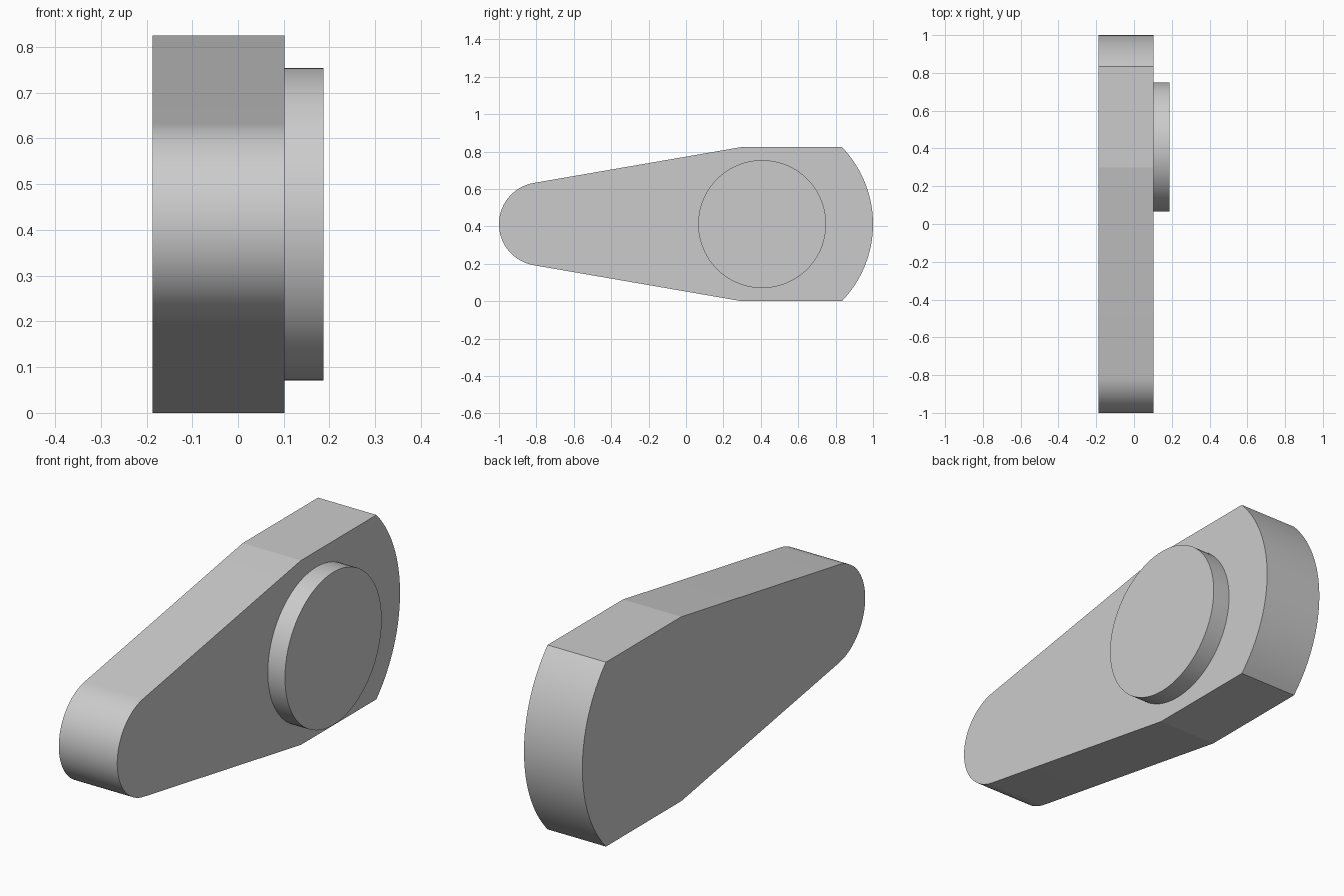
import bpy, bmesh
from math import sin, cos, asin, atan2, pi

if "Cube" in bpy.data.objects:
    bpy.data.objects.remove(bpy.data.objects["Cube"])

MID_Z = 0.4125          # half height of the arm
HUB_Y = 0.407           # shared centre of the hub disc and the large end arc


def arc(cy, r, a0, a1, n):
    """Points (y, z) on an arc around (cy, MID_Z)."""
    return [(cy + r * cos(a0 + (a1 - a0) * i / n),
             MID_Z + r * sin(a0 + (a1 - a0) * i / n)) for i in range(n + 1)]


def extrude_profile(name, profile, x0, x1):
    """Extrude a (y, z) outline along x."""
    bm = bmesh.new()
    face = bm.faces.new([bm.verts.new((x0, y, z)) for y, z in profile])
    ext = bmesh.ops.extrude_face_region(bm, geom=[face])
    verts = [v for v in ext["geom"] if isinstance(v, bmesh.types.BMVert)]
    bmesh.ops.translate(bm, verts=verts, vec=(x1 - x0, 0, 0))
    bmesh.ops.recalc_face_normals(bm, faces=bm.faces)
    mesh = bpy.data.meshes.new(name)
    bm.to_mesh(mesh)
    bm.free()
    obj = bpy.data.objects.new(name, mesh)
    bpy.context.collection.objects.link(obj)
    bpy.ops.object.select_all(action='DESELECT')
    obj.select_set(True)
    bpy.context.view_layer.objects.active = obj
    bpy.ops.object.shade_smooth_by_angle(angle=0.14)
    return obj


# Tapered arm: wide arc end, straight shoulders, sloped sides, small round nose
big_r, nose_r, shoulder_y = 0.593, 0.223, 0.30
nose_y = -1 + nose_r
half = asin(MID_Z / big_r)
taper = atan2(0.192, 1.115)
outline = arc(HUB_Y, big_r, -half, half, 32)
outline.append((shoulder_y, 2 * MID_Z))
outline += arc(nose_y, nose_r, pi / 2 + taper, 3 * pi / 2 - taper, 36)
outline.append((shoulder_y, 0))
extrude_profile("arm_plate", outline, -0.187, 0.102)

# Round hub disc on the right face
extrude_profile("hub_disc", arc(HUB_Y, 0.342, 0, 2 * pi, 72)[:-1], 0.102, 0.187)
